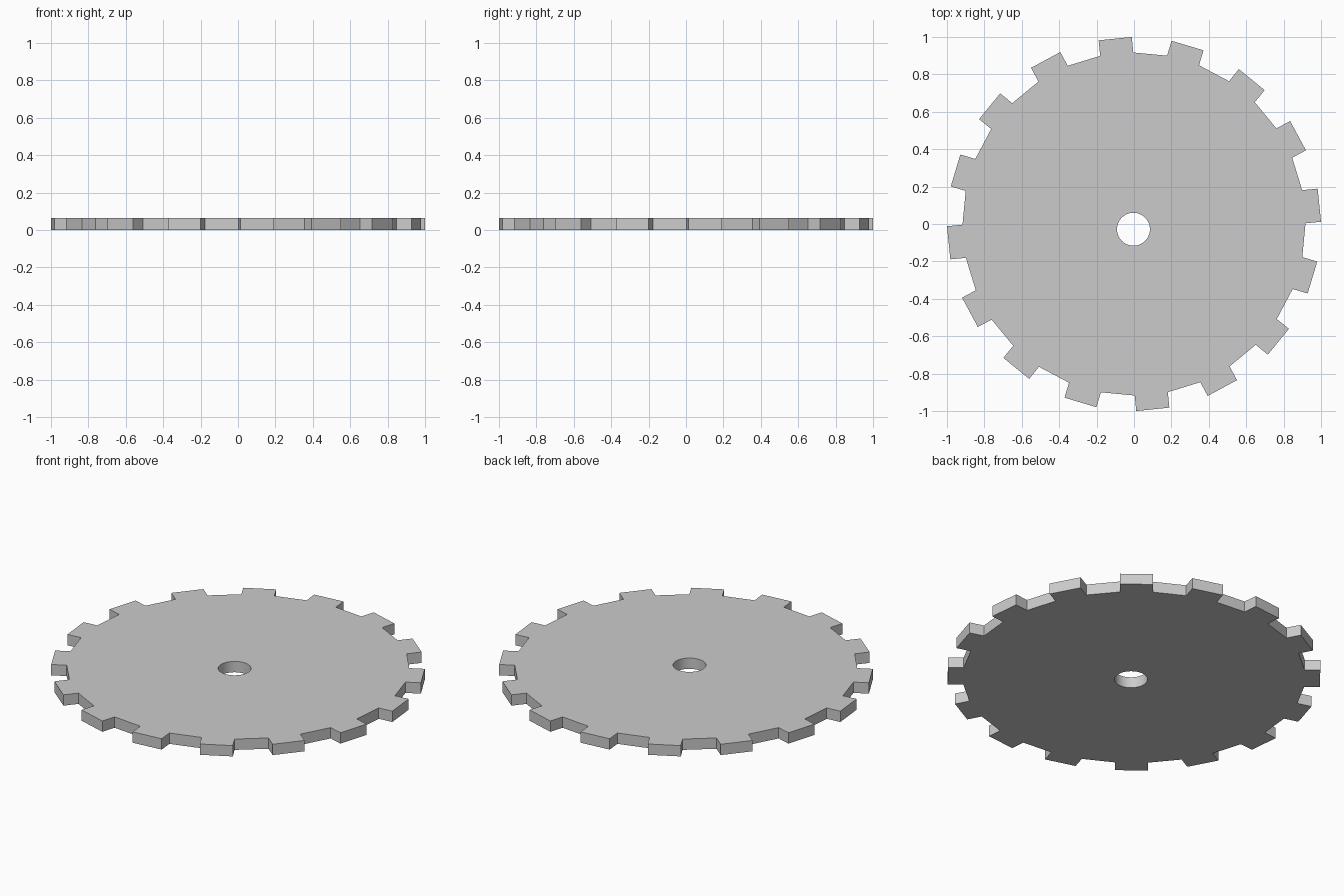
import bpy, bmesh
from math import cos, sin, radians, pi

if "Cube" in bpy.data.objects:
    bpy.data.objects.remove(bpy.data.objects["Cube"])

TEETH, THICK = 16, 0.064
TIP_R, ROOT_R, HALF_W = 1.0, 0.917, 0.089
PHASE = radians(5.8)
HOLE_R, HOLE_X, HOLE_Y, HOLE_SEGS = 0.088, -0.003, -0.028, 48


def add_loop(bm, pts):
    vs = [bm.verts.new((x, y, 0)) for x, y in pts]
    return [bm.edges.new((v, vs[(i + 1) % len(vs)])) for i, v in enumerate(vs)]


# toothed outline: parallel-sided teeth joined by straight root chords
outline = []
tip = (TIP_R ** 2 - HALF_W ** 2) ** 0.5
root = (ROOT_R ** 2 - HALF_W ** 2) ** 0.5
for i in range(TEETH):
    a = PHASE + 2 * pi * i / TEETH
    for r, w in ((root, -HALF_W), (tip, -HALF_W), (tip, HALF_W), (root, HALF_W)):
        outline.append((r * cos(a) - w * sin(a), r * sin(a) + w * cos(a)))

# slightly off-centre axle hole
hole = [(HOLE_X + HOLE_R * cos(2 * pi * i / HOLE_SEGS),
         HOLE_Y + HOLE_R * sin(2 * pi * i / HOLE_SEGS)) for i in range(HOLE_SEGS)]

# fill the plate and extrude it to thickness
bm = bmesh.new()
edges = add_loop(bm, outline) + add_loop(bm, hole)
bmesh.ops.triangle_fill(bm, edges=edges, use_beauty=True, use_dissolve=False)
ext = bmesh.ops.extrude_face_region(bm, geom=bm.faces[:], use_keep_orig=True)
bmesh.ops.translate(bm, vec=(0, 0, THICK),
                    verts=[g for g in ext["geom"] if isinstance(g, bmesh.types.BMVert)])
bmesh.ops.recalc_face_normals(bm, faces=bm.faces[:])

mesh = bpy.data.meshes.new("toothed_disc")
bm.to_mesh(mesh)
bm.free()
disc = bpy.data.objects.new("toothed_disc", mesh)
bpy.context.collection.objects.link(disc)
bpy.context.view_layer.objects.active = disc
disc.select_set(True)
bpy.ops.object.shade_smooth_by_angle(angle=radians(20))
